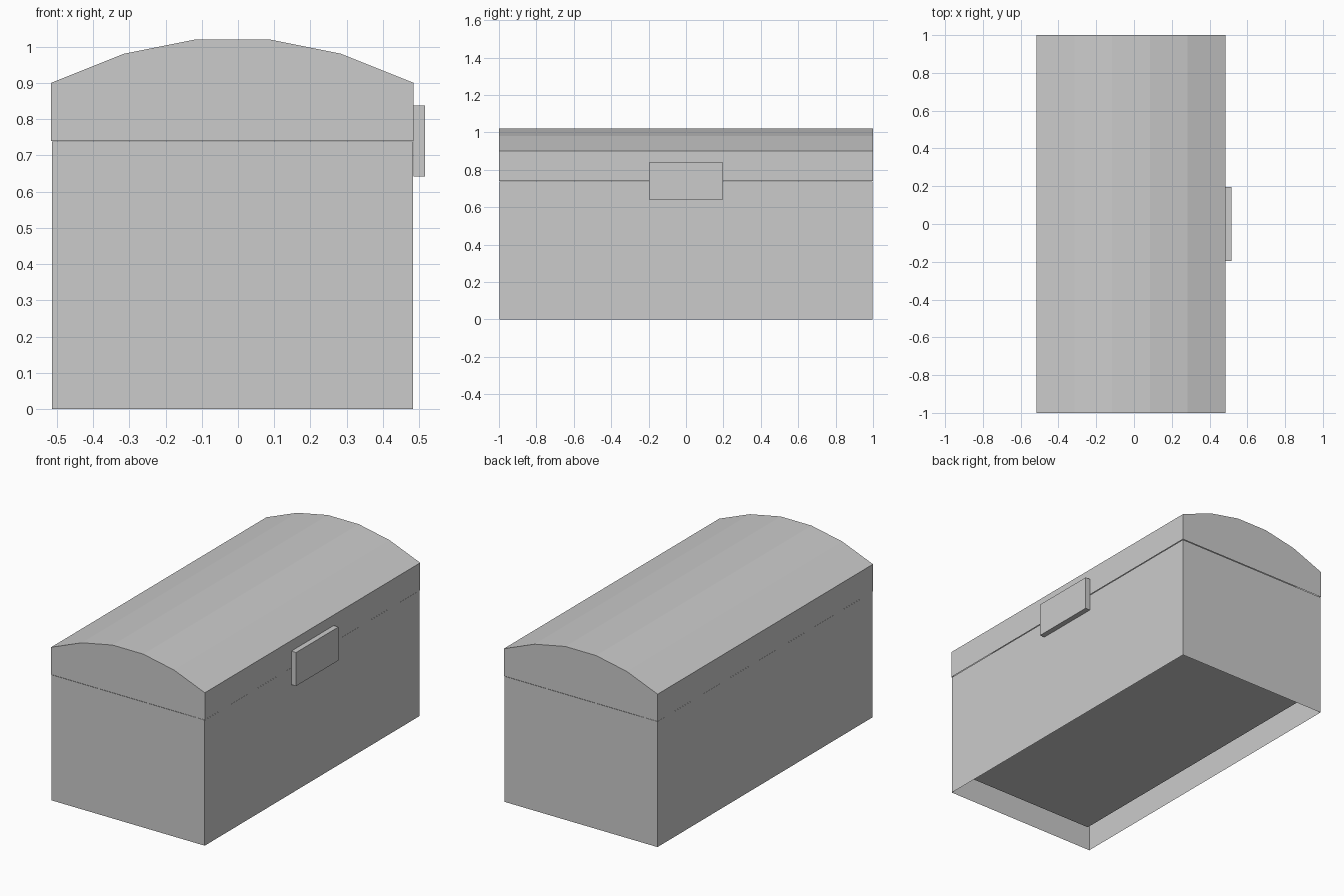
import bpy
import bmesh
from mathutils import Matrix, Vector

cube = bpy.data.objects.get("Cube")
if cube:
    bpy.data.objects.remove(cube, do_unlink=True)

CENTRE = -0.0155  # the latch shifts the chest slightly off centre
SEAM = 0.74
GAP = 0.002       # the body stops just short of the lid, all round
WALL = 0.1        # distance between the outer and inner walls
FLOOR = 0.09

grey = bpy.data.materials.new("plain grey")
grey.use_nodes = True
colour = (0.6, 0.6, 0.6, 1)
grey.diffuse_color = colour
grey.node_tree.nodes["Principled BSDF"].inputs["Base Color"].default_value = colour


def finish(name, bm):
    mesh = bpy.data.meshes.new(name)
    bm.to_mesh(mesh)
    bm.free()
    mesh.materials.append(grey)
    obj = bpy.data.objects.new(name, mesh)
    bpy.context.collection.objects.link(obj)


def box(low, high):
    low, high = Vector(low), Vector(high)
    bm = bmesh.new()
    bmesh.ops.create_cube(bm, size=1, matrix=Matrix.Translation((low + high) / 2)
                          @ Matrix.Diagonal((*(high - low), 1)))
    return bm


def remove_underside(bm):
    bm.normal_update()
    faces = [f for f in bm.faces if f.normal.z < -0.999]
    bmesh.ops.delete(bm, geom=faces, context="FACES_ONLY")


# Chest body, open underneath, with the cavity pushed down from its rim
half = 0.5 - GAP
top = SEAM - GAP
bm = box((CENTRE - half, -1 + GAP, 0), (CENTRE + half, 1 - GAP, top))
remove_underside(bm)
cavity = max(bm.faces, key=lambda f: f.calc_center_median().z)
bmesh.ops.inset_region(bm, faces=[cavity], thickness=WALL)
bmesh.ops.translate(bm, verts=cavity.verts, vec=(0, 0, FLOOR - top))
finish("chest_body", bm)

# Arched lid, a mirrored profile extruded along the chest and open below
side = [(0.5, SEAM), (0.5, 0.9), (0.3, 0.98), (0.1, 1.02)]
profile = side + [(-x, z) for x, z in reversed(side)]
bm = bmesh.new()
end = bm.faces.new([bm.verts.new((CENTRE + x, -1, z)) for x, z in profile])
extruded = bmesh.ops.extrude_face_region(bm, geom=[end], use_keep_orig=True)
bmesh.ops.translate(bm, vec=(0, 2, 0), verts=[
    v for v in extruded["geom"] if isinstance(v, bmesh.types.BMVert)])
bmesh.ops.recalc_face_normals(bm, faces=bm.faces)
remove_underside(bm)
finish("arched_lid", bm)

# Latch plate fixed to the lid and hanging over the seam
finish("latch", box((CENTRE + 0.5, -0.197, 0.641), (0.5155, 0.197, 0.838)))
